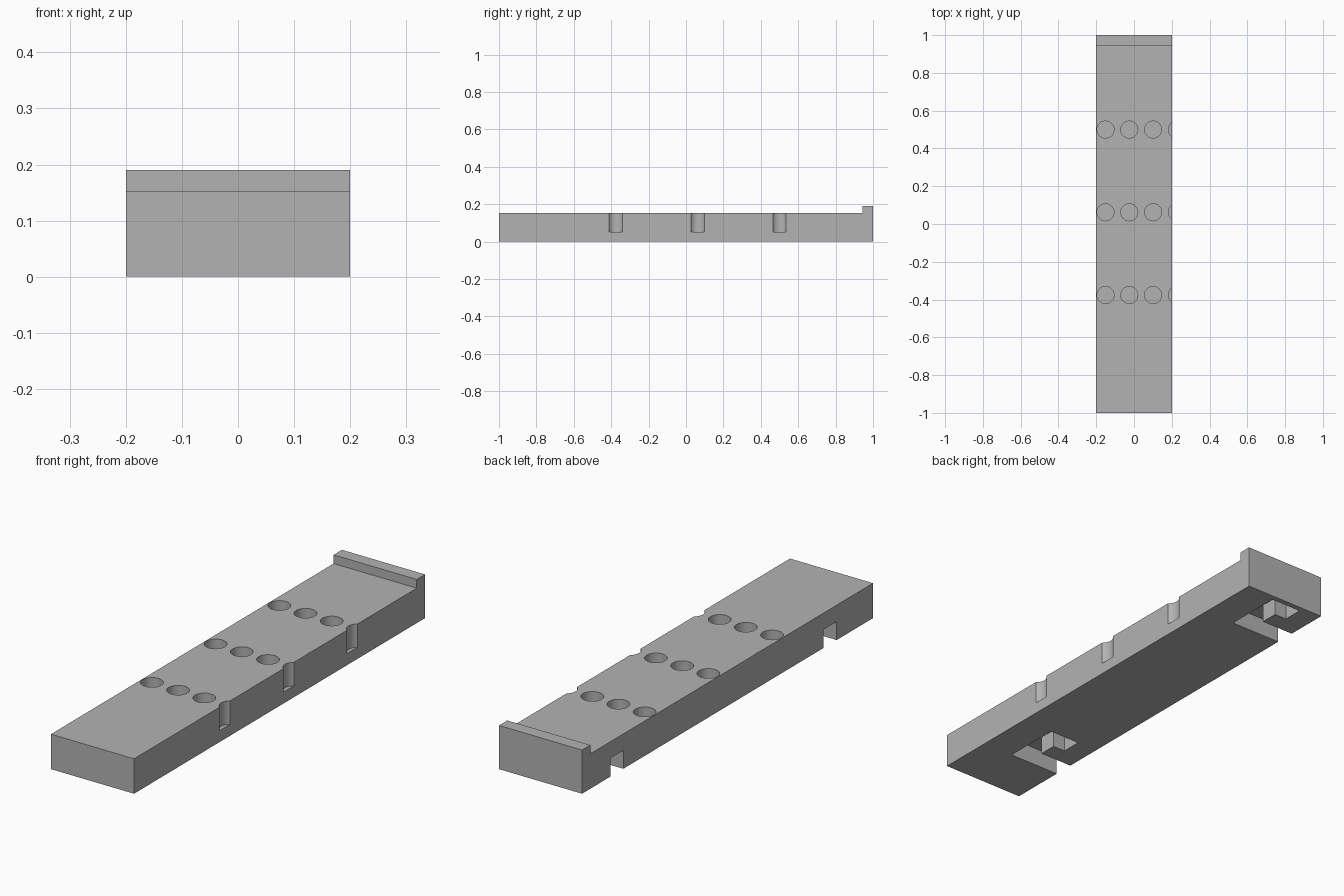
import bpy
import bmesh
import math
from mathutils import Matrix, Vector

cube = bpy.data.objects.get("Cube")
if cube:
    bpy.data.objects.remove(cube, do_unlink=True)

grey = bpy.data.materials.new("plain grey")
grey.use_nodes = True
colour = (0.45, 0.45, 0.45, 1)
grey.diffuse_color = colour
grey.node_tree.nodes["Principled BSDF"].inputs["Base Color"].default_value = colour


def add_prism(bm, points, direction):
    """Extrude a closed outline along a direction."""
    face = bm.faces.new([bm.verts.new(p) for p in points])
    result = bmesh.ops.extrude_face_region(bm, geom=[face])
    moved = [v for v in result["geom"] if isinstance(v, bmesh.types.BMVert)]
    bmesh.ops.translate(bm, verts=moved, vec=Vector(direction))


def make_object(name, bm):
    bmesh.ops.recalc_face_normals(bm, faces=bm.faces[:])
    mesh = bpy.data.meshes.new(name)
    bm.to_mesh(mesh)
    bm.free()
    mesh.materials.append(grey)
    obj = bpy.data.objects.new(name, mesh)
    bpy.context.collection.objects.link(obj)
    return obj


# Plank with a raised lip at the back, extruded across its width
half_width, deck, lip_top, lip_front = 0.2, 0.152, 0.19, 0.943
bm = bmesh.new()
side = [(-1, 0), (1, 0), (1, lip_top), (lip_front, lip_top), (lip_front, deck), (-1, deck)]
add_prism(bm, [(-half_width, y, z) for y, z in side], (2 * half_width, 0, 0))
plank = make_object("plank", bm)

# Rows of blind round holes; the last of each row breaks through the side
bm = bmesh.new()
hole_floor, hole_height = 0.05, 0.2
for row in range(3):
    for column in range(4):
        centre = (-0.151 + 0.126 * column, -0.376 + 0.438 * row,
                  hole_floor + hole_height / 2)
        bmesh.ops.create_cone(bm, cap_ends=True, segments=48, radius1=0.045,
                              radius2=0.045, depth=hole_height,
                              matrix=Matrix.Translation(centre))

# Hooked hanging slots in the underside, entered from the right edge
slot_depth, w, inner, tip, reach = 0.08, 0.09, 0.05, -0.1, 0.26
hook = [(-0.3, 0), (inner, 0), (inner, reach), (tip, reach),
        (tip, reach - w), (inner - w, reach - w), (inner - w, w), (-0.3, w)]
for start in (-0.75, 0.716):
    add_prism(bm, [(x, start + y, -0.1) for x, y in hook], (0, 0, 0.1 + slot_depth))
cutter = make_object("hole_and_slot_cutter", bm)
cutter.hide_render = True

# Cut the openings and tidy up
cut = plank.modifiers.new("openings", "BOOLEAN")
cut.operation = "DIFFERENCE"
cut.solver = "EXACT"
cut.object = cutter
bpy.ops.object.select_all(action="DESELECT")
bpy.context.view_layer.objects.active = plank
plank.select_set(True)
bpy.ops.object.modifier_apply(modifier=cut.name)
bpy.data.objects.remove(cutter, do_unlink=True)
bpy.ops.object.shade_smooth_by_angle(angle=math.radians(30))
